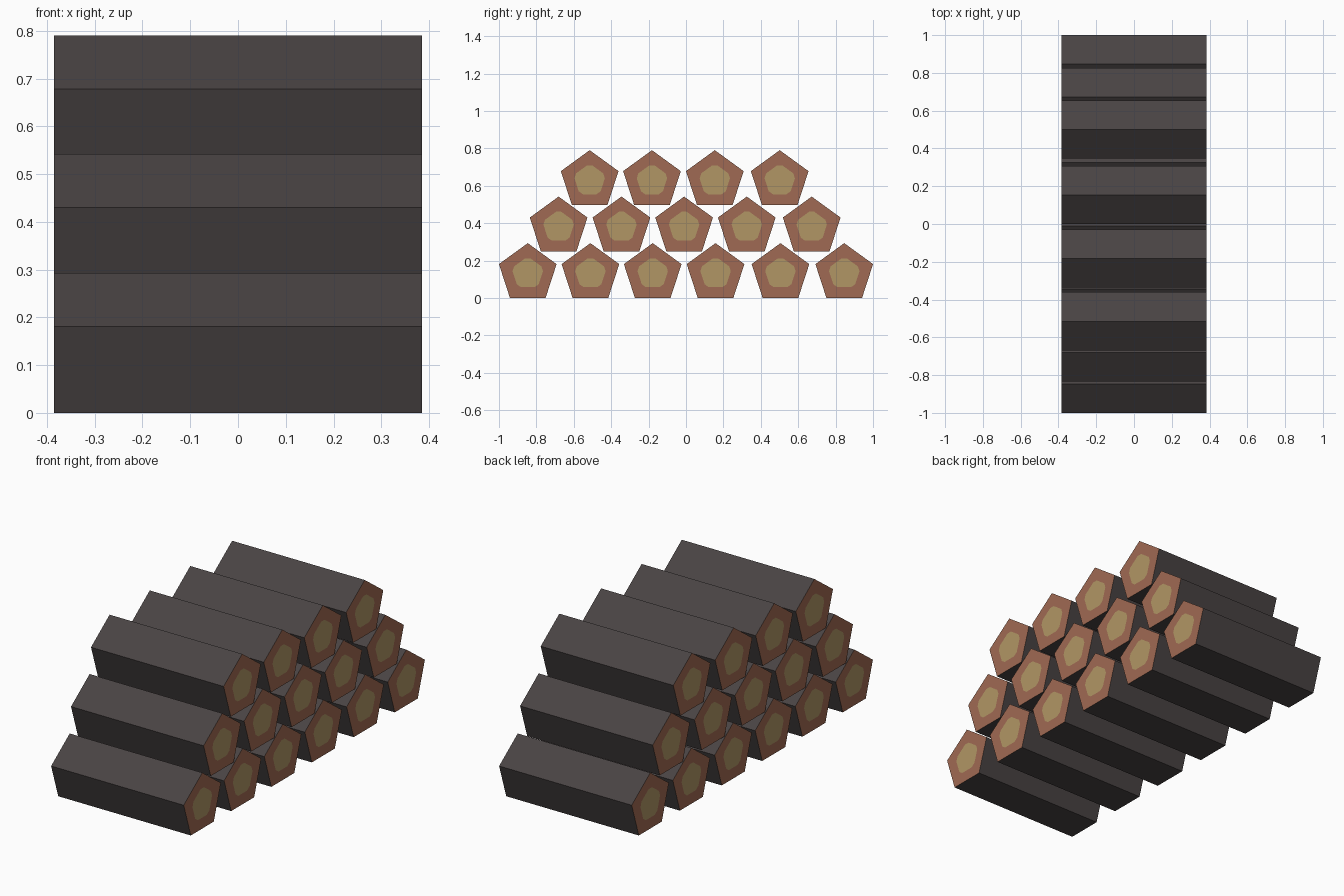
import bpy, bmesh, math

if "Cube" in bpy.data.objects:
    bpy.data.objects.remove(bpy.data.objects["Cube"])

HALF = 0.385      # half log length
R = 0.162         # log radius (pentagon)
CORE = 0.091      # heartwood radius before corner trimming
TRIM = 0.16       # share of each heartwood side cut off at the corners


def srgb(*c):
    return tuple(((v / 255 + 0.055) / 1.055) ** 2.4 for v in c) + (1.0,)


def material(name, rgb):
    m = bpy.data.materials.new(name)
    m.diffuse_color = srgb(*rgb)
    m.use_nodes = True
    m.node_tree.nodes["Principled BSDF"].inputs["Base Color"].default_value = m.diffuse_color
    return m


MATS = [material("dark_bark", (73, 67, 67)),
        material("cut_wood", (160, 106, 83)),
        material("heartwood", (177, 150, 101))]


def pentagon(r):
    # One corner straight up, going round in the y-z plane
    return [(r * math.sin(k * math.tau / 5), r * math.cos(k * math.tau / 5)) for k in range(5)]


def lerp(a, b, t):
    return (a[0] + (b[0] - a[0]) * t, a[1] + (b[1] - a[1]) * t)


def log_mesh():
    bm = bmesh.new()
    core = pentagon(CORE)
    rings = []
    for x in (-HALF, HALF):
        outer = [bm.verts.new((x, *p)) for p in pentagon(R)]
        rings.append(outer)
        # Heartwood outline: each corner trimmed into two points
        inner = []
        for k in range(5):
            for n in (k - 1, (k + 1) % 5):
                inner.append(bm.verts.new((x, *lerp(core[k], core[n], TRIM))))
        bm.faces.new(inner).material_index = 2
        # Ring of paler wood around it
        for k in range(5):
            n = (k + 1) % 5
            bm.faces.new((outer[k], inner[2 * k], inner[2 * k + 1])).material_index = 1
            bm.faces.new((outer[k], inner[2 * k + 1], inner[2 * n], outer[n])).material_index = 1
    # Bark sides
    a, b = rings
    for k in range(5):
        n = (k + 1) % 5
        bm.faces.new((a[k], a[n], b[n], b[k]))
    bmesh.ops.recalc_face_normals(bm, faces=bm.faces)
    me = bpy.data.meshes.new("log")
    bm.to_mesh(me)
    bm.free()
    for m in MATS:
        me.materials.append(m)
    return me


# Stacked rows: base height and log centres along y
ROWS = {
    "bottom": (0.0, (-0.846, -0.511, -0.178, 0.158, 0.505, 0.846)),
    "middle": (0.249, (-0.681, -0.345, -0.010, 0.325, 0.672)),
    "top": (0.497, (-0.515, -0.182, 0.154, 0.501)),
}
mesh = log_mesh()
for row, (base, ys) in ROWS.items():
    for i, y in enumerate(ys):
        ob = bpy.data.objects.new(f"{row}_row_log_{i + 1}", mesh)
        ob.location = (0, y, base + R * math.cos(math.pi / 5))
        bpy.context.collection.objects.link(ob)
